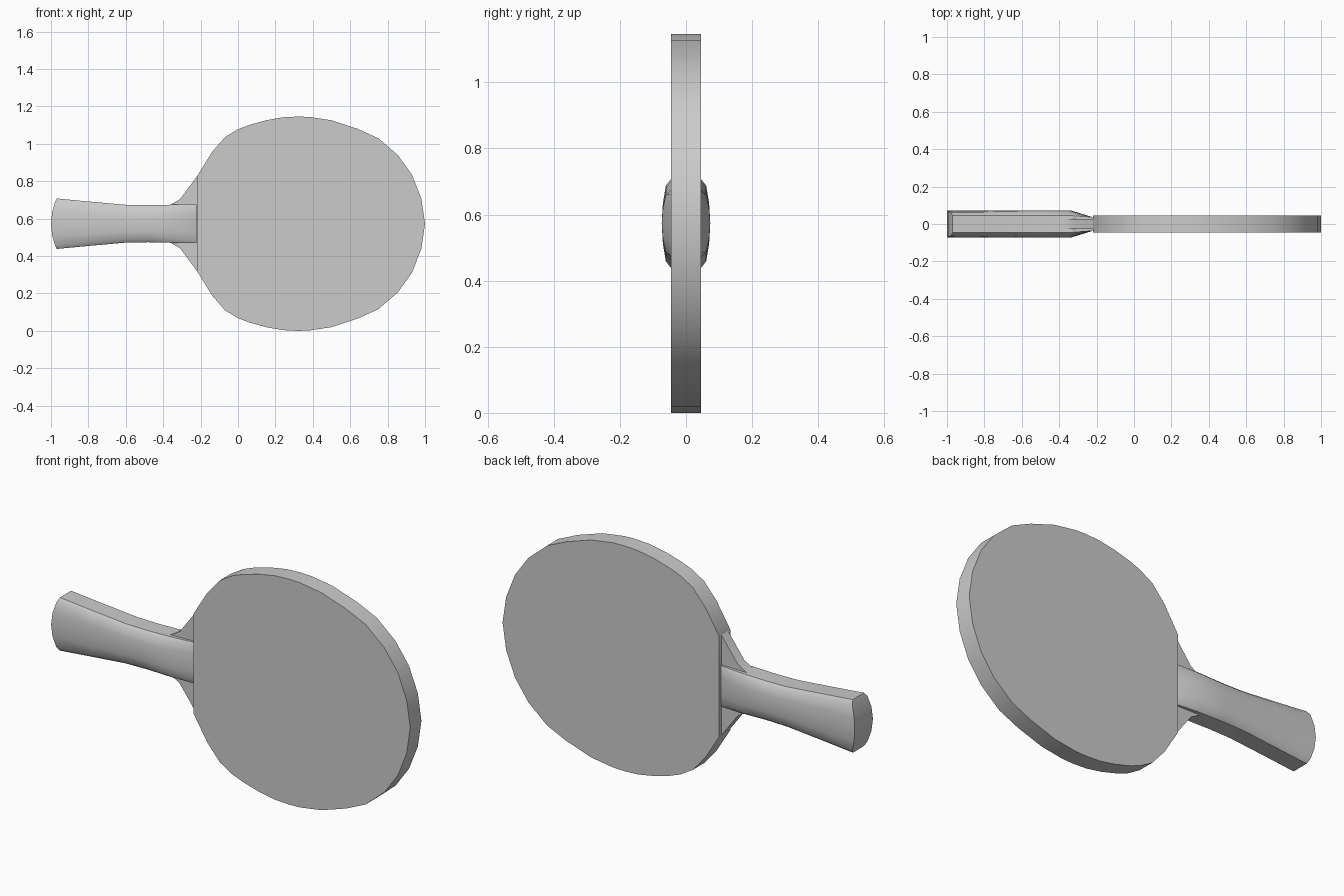
import bpy, bmesh

if "Cube" in bpy.data.objects:
    bpy.data.objects.remove(bpy.data.objects["Cube"])

ZC = 0.573  # height of the paddle's long axis


def finish(name, bm):
    bmesh.ops.recalc_face_normals(bm, faces=bm.faces)
    me = bpy.data.meshes.new(name)
    bm.to_mesh(me)
    bm.free()
    ob = bpy.data.objects.new(name, me)
    bpy.context.collection.objects.link(ob)
    bpy.ops.object.select_all(action='DESELECT')
    ob.select_set(True)
    bpy.context.view_layer.objects.active = ob
    bpy.ops.object.shade_smooth_by_angle(angle=0.6)
    return ob


def slab(name, half, t):
    """Mirror a half outline about the long axis and extrude it to +-t in y."""
    pts = half + [(x, -h) for x, h in reversed(half) if h > 0]
    bm = bmesh.new()
    f = bm.faces.new([bm.verts.new((x, -t, ZC + h)) for x, h in pts])
    ext = bmesh.ops.extrude_face_region(bm, geom=[f])["geom"]
    bmesh.ops.translate(bm, vec=(0, 2 * t, 0),
                        verts=[v for v in ext if isinstance(v, bmesh.types.BMVert)])
    return finish(name, bm)


# Striking blade, and the thinner wooden neck that enters the handle
slab("blade", [(-0.218, 0.255), (-0.14, 0.382), (-0.07, 0.463), (0, 0.505),
               (0.06, 0.528), (0.15, 0.553), (0.24, 0.569), (0.32, 0.573),
               (0.38, 0.571), (0.5, 0.553), (0.64, 0.507), (0.75, 0.457),
               (0.855, 0.367), (0.93, 0.262), (0.98, 0.135), (1.0, 0)], 0.045)
slab("neck", [(-0.4, 0.085), (-0.36, 0.102), (-0.31, 0.131), (-0.218, 0.255)], 0.027)

# Flared handle: lofted bulging section, wedge-cut at the neck, domed at the butt
section = [(1, 0.045), (0.85, 0.061), (0.45, 0.07), (0, 0.0735),
           (-0.45, 0.07), (-0.85, 0.061), (-1, 0.045)]
stations = [(-0.97, 0.135), (-0.79, 0.118), (-0.6, 0.101), (-0.48, 0.099),
            (-0.34, 0.102), (-0.222, 0.104)]
bm = bmesh.new()
rings = []
for i, (x, h) in enumerate(stations):
    ring = []
    for side in (-1, 1):
        for f, y in (section if side < 0 else section[::-1]):
            px = x - 0.03 * (1 - f * f) if i == 0 else x
            py = 0.037 if i == len(stations) - 1 else y
            ring.append(bm.verts.new((px, side * py, ZC + f * h)))
    rings.append(ring)
n = len(rings[0])
for a, b in zip(rings, rings[1:]):
    for k in range(n):
        bm.faces.new((a[k], a[(k + 1) % n], b[(k + 1) % n], b[k]))
for ring in (rings[0], rings[-1]):
    for k in range(len(section) - 1):
        bm.faces.new((ring[k], ring[k + 1], ring[n - 2 - k], ring[n - 1 - k]))
finish("handle", bm)
